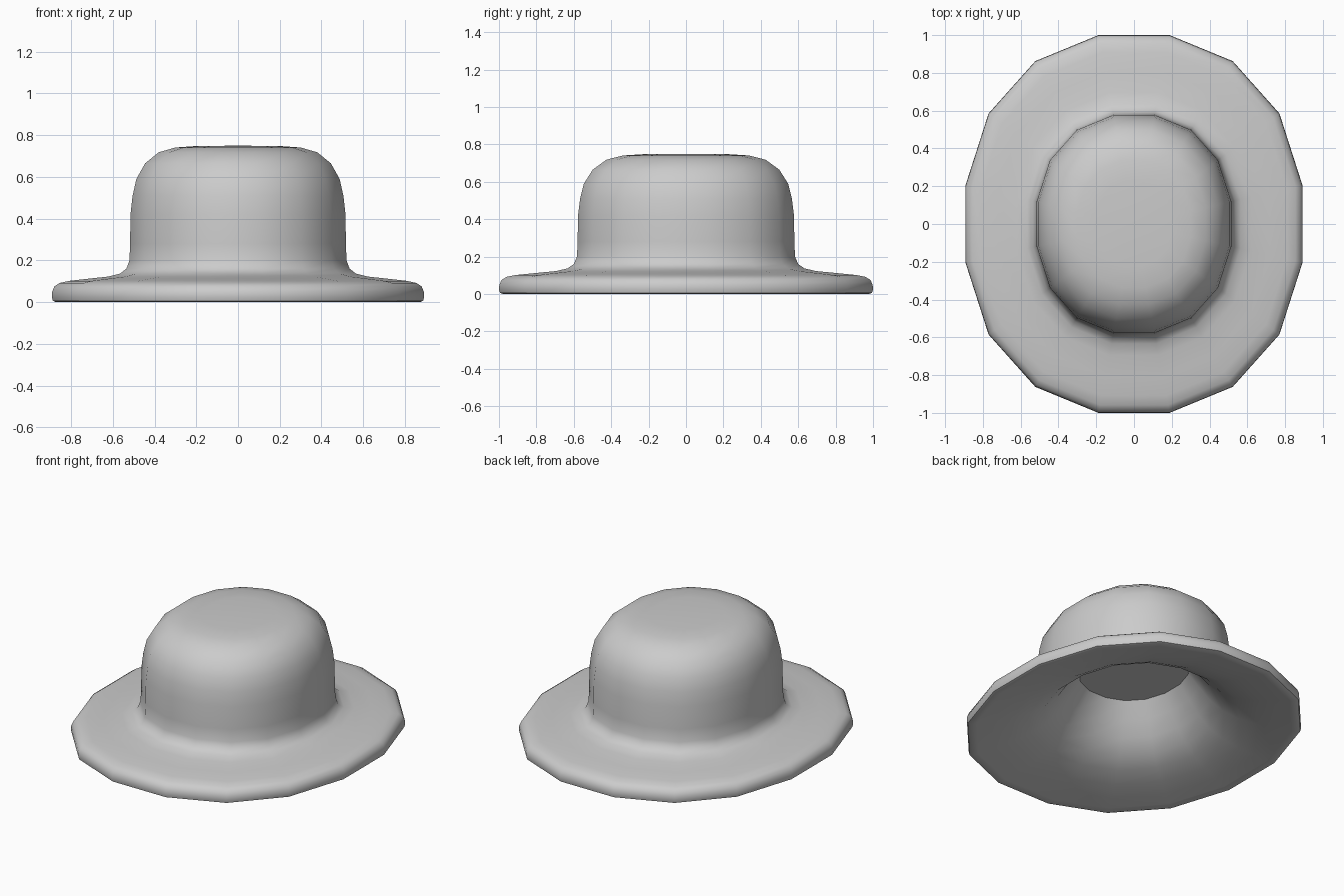
import bpy, bmesh

if "Cube" in bpy.data.objects:
    bpy.data.objects.remove(bpy.data.objects["Cube"])

# Oval 16-sided outline of the brim: one quadrant, then mirrored round
quad = [(0.892, 0.205), (0.77, 0.585), (0.523, 0.862), (0.188, 1.0)]
outline = (quad
           + [(-x, y) for x, y in reversed(quad)]
           + [(-x, -y) for x, y in quad]
           + [(x, -y) for x, y in reversed(quad)])

# Profile (half width on x, height): inner hollow, brim underside, rim, crown
profile = [
    (0.29, 0.37), (0.35, 0.28), (0.41, 0.195), (0.48, 0.125), (0.56, 0.08),
    (0.66, 0.045), (0.76, 0.022), (0.84, 0.006), (0.87, 0.0),
    (0.887, 0.006), (0.892, 0.025), (0.89, 0.05), (0.88, 0.075),
    (0.855, 0.092), (0.81, 0.102), (0.72, 0.112), (0.62, 0.123),
    (0.565, 0.137), (0.535, 0.16), (0.52, 0.2), (0.517, 0.28),
    (0.515, 0.42), (0.505, 0.51), (0.487, 0.59), (0.445, 0.665),
    (0.38, 0.718), (0.30, 0.741), (0.20, 0.748),
]

bm = bmesh.new()
rings = [[bm.verts.new((x * r / 0.892, y * r / 0.892, z)) for x, y in outline]
         for r, z in profile]
n = len(outline)
for a, b in zip(rings, rings[1:]):
    for i in range(n):
        j = (i + 1) % n
        bm.faces.new((a[i], a[j], b[j], b[i]))


# Caps: inner ceiling and crown top
def cap(ring, z):
    c = bm.verts.new((0, 0, z))
    for i in range(n):
        bm.faces.new((ring[i], ring[(i + 1) % n], c))


cap(rings[0], 0.37)
cap(rings[-1], 0.75)
bmesh.ops.recalc_face_normals(bm, faces=bm.faces)

mesh = bpy.data.meshes.new("hat")
bm.to_mesh(mesh)
bm.free()
hat = bpy.data.objects.new("hat", mesh)
bpy.context.collection.objects.link(hat)
bpy.context.view_layer.objects.active = hat
hat.select_set(True)
bpy.ops.object.shade_smooth_by_angle(angle=0.8)
